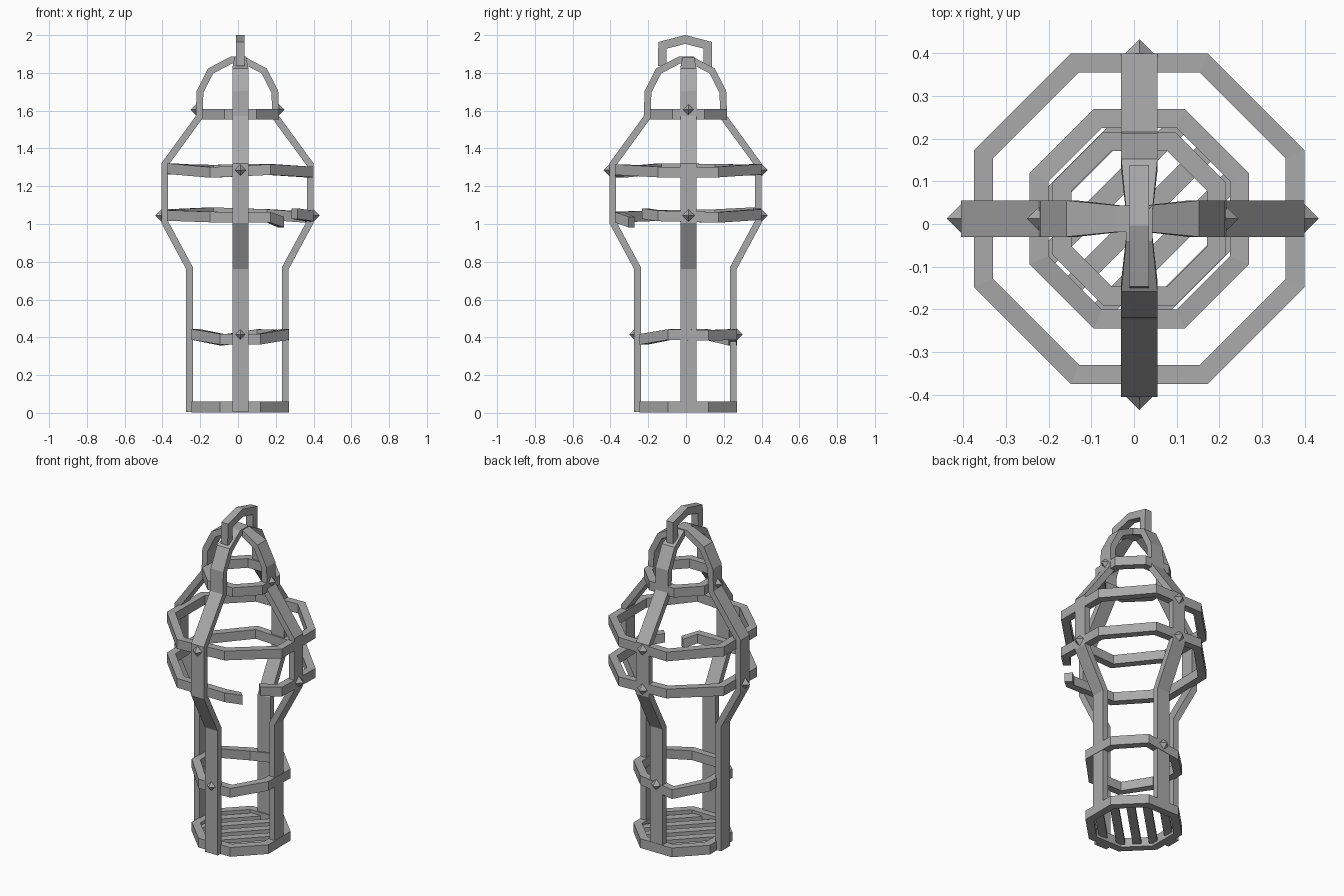
import bpy, bmesh, math
from mathutils import Vector, Matrix

if "Cube" in bpy.data.objects:
    bpy.data.objects.remove(bpy.data.objects["Cube"])

iron = bpy.data.materials.new("grey iron")
iron.use_nodes = True
GREY = (0.4, 0.4, 0.4, 1)
iron.diffuse_color = GREY
iron.node_tree.nodes["Principled BSDF"].inputs["Base Color"].default_value = GREY

OFF = 0.0125          # rings and straps sit slightly off the axis
Z = Vector((0, 0, 1))


def finish(name, bm):
    bmesh.ops.recalc_face_normals(bm, faces=bm.faces)
    mesh = bpy.data.meshes.new(name)
    bm.to_mesh(mesh)
    bm.free()
    mesh.materials.append(iron)
    obj = bpy.data.objects.new(name, mesh)
    bpy.context.collection.objects.link(obj)
    return obj


def sweep(name, points, axis, thick, breadths, closed=False):
    """Rectangular bar along a path with mitred corners; breadth lies along axis."""
    pts = [Vector(p) for p in points]
    n = len(pts)
    bm = bmesh.new()
    loops = []
    for i, p in enumerate(pts):
        sides = []
        if closed or i > 0:
            sides.append((p - pts[i - 1]).cross(axis).normalized())
        if closed or i < n - 1:
            sides.append((pts[(i + 1) % n] - p).cross(axis).normalized())
        a, b = sides[0], sides[-1]
        u = (a + b) / (1 + a.dot(b)) * thick / 2
        v = axis * breadths[i] / 2
        loops.append([bm.verts.new(q) for q in (p + u + v, p + u - v, p - u - v, p - u + v)])
    for i in range(n if closed else n - 1):
        a, b = loops[i], loops[(i + 1) % n]
        for k in range(4):
            m = (k + 1) % 4
            bm.faces.new((a[k], a[m], b[m], b[k]))
    if not closed:
        bm.faces.new(loops[0])
        bm.faces.new(loops[-1])
    return finish(name, bm)


def corners(apothem, heights):
    """Octagon corners, starting at the front left of the front face and going round."""
    r = apothem / math.cos(math.pi / 8)
    pts = []
    for k, h in enumerate(heights):
        a = math.radians(-112.5 + 45 * k)
        pts.append(Vector((OFF + r * math.cos(a), OFF + r * math.sin(a), h)))
    return pts


# Hoops, slightly bent up and down at their corners
WIDE, NARROW, SMALL = 0.365, 0.235, 0.181
hoops = {
    "base_hoop": (NARROW, [0.031] * 8),
    "knee_hoop": (NARROW, [0.39, 0.39, 0.415, 0.41, 0.415, 0.385, 0.415, 0.415]),
    "chest_hoop": (WIDE, [1.273, 1.288, 1.275, 1.275, 1.29, 1.285, 1.29, 1.293]),
    "neck_hoop": (SMALL, [1.582] * 8),
}
for name, (apothem, heights) in hoops.items():
    sweep(name, corners(apothem, heights), Z, 0.045, [0.056] * 8, True)

# Broken hoop, with a gap in the diagonal between front and +x side
c = corners(WIDE, [1.037, 1.035, 1.043, 1.035, 1.05, 1.06, 1.05, 1.045])
end_a = c[1].lerp(c[2], 0.3)
end_b = c[2].lerp(c[1], 0.37)
end_a.z, end_b.z = 1.01, 1.055
sweep("broken_waist_hoop", [end_b] + c[2:] + c[:2] + [end_a], Z, 0.045, [0.056] * 10)

# Two crossing straps that form the four uprights and the domed top
half = [(0.253, 0.005), (0.253, 0.765), (0.385, 1.01), (0.385, 1.315),
        (0.203, 1.565), (0.198, 1.7), (0.142, 1.81), (0.032, 1.868)]
wide = [0.085] * 7 + [0.062]
profile = half + [(-r, z) for r, z in reversed(half)]
breadths = wide + wide[::-1]
sweep("side_strap", [(r - 0.003, OFF, z) for r, z in profile],
      Vector((0, 1, 0)), 0.036, breadths)
sweep("front_back_strap", [(OFF, r - 0.003, z) for r, z in profile],
      Vector((1, 0, 0)), 0.036, breadths)

# Hanging loop
loop = [(-0.123, 1.835), (-0.12, 1.946), (0, 1.977), (0.12, 1.946), (0.118, 1.83)]
sweep("hanging_loop", [(OFF, y - 0.004, z) for y, z in loop],
      Vector((1, 0, 0)), 0.045, [0.045] * 5)

# Pointed rivets: outward direction, radius and heights
rivets = [
    ("front", (0, -1), [(0.403, 1.285), (0.268, 0.415)]),
    ("back", (0, 1), [(0.4, 1.285), (0.4, 1.045), (0.268, 0.415)]),
    ("left", (1, 0), [(0.212, 1.605), (0.4, 1.045)]),
    ("right", (-1, 0), [(0.218, 1.605), (0.406, 1.045)]),
]
for side, (dx, dy), spots in rivets:
    for r, z in spots:
        bm = bmesh.new()
        place = Matrix.Translation((dx * r + abs(dy) * OFF, dy * r + abs(dx) * OFF, z))
        bmesh.ops.create_uvsphere(bm, u_segments=4, v_segments=2, radius=0.033, matrix=place)
        finish(side + "_rivet", bm)

# Diagonal floor slats, trimmed to the octagon
along, across = Vector((1, 1, 0)).normalized(), Vector((1, -1, 0)).normalized()
for k in range(-2, 3):
    d = k * 0.09
    reach = NARROW - max(0, abs(d) - 0.08)
    mid = Vector((OFF, OFF, 0.03)) + across * d
    sweep("floor_slat", [mid - along * reach, mid + along * reach], Z, 0.048, [0.022] * 2)
